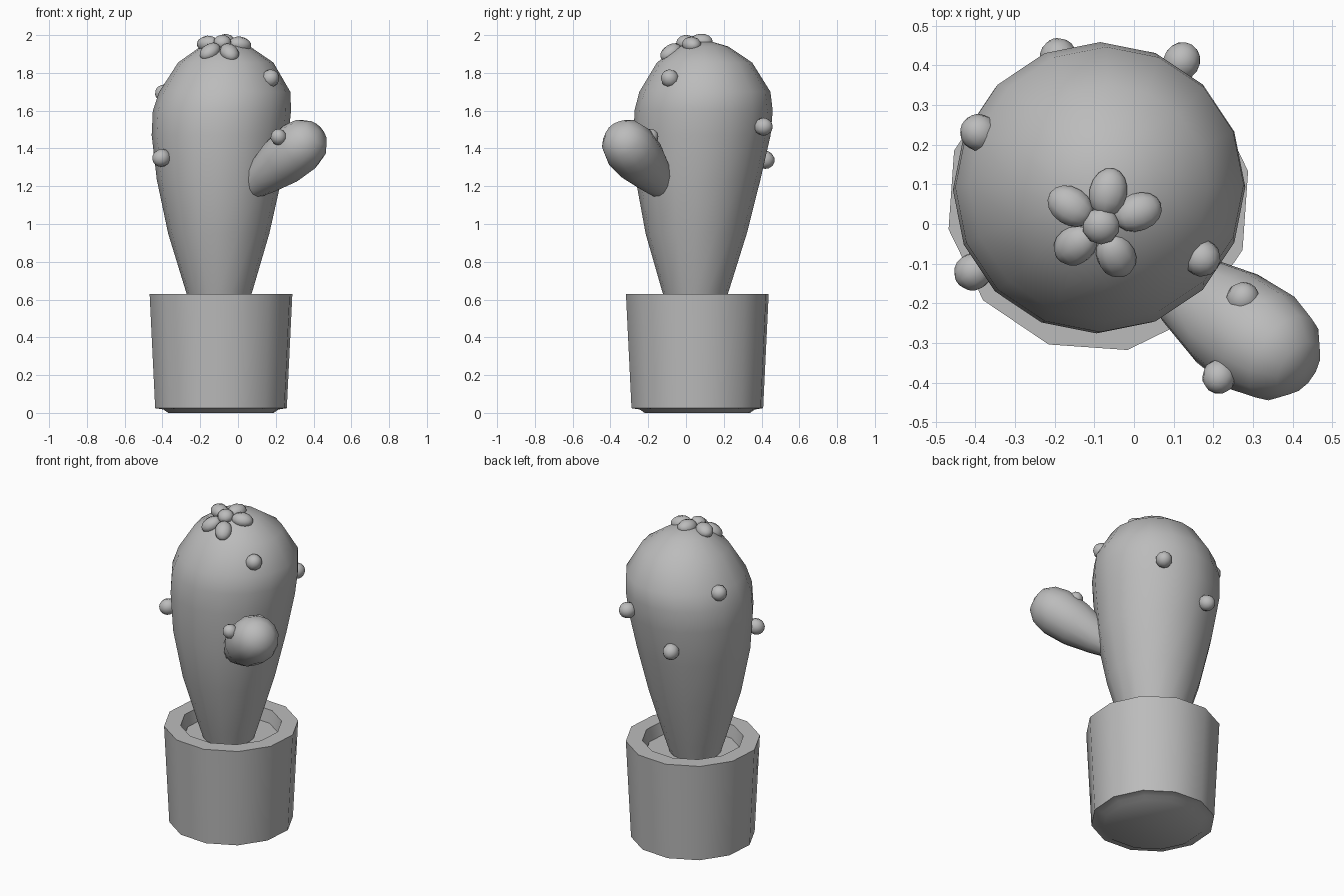
import bpy, bmesh, math
from mathutils import Vector, Matrix

cube = bpy.data.objects.get("Cube")
if cube:
    bpy.data.objects.remove(cube, do_unlink=True)

grey = bpy.data.materials.new("plain_grey")
grey.use_nodes = True
grey.diffuse_color = (0.5, 0.5, 0.5, 1)
grey.node_tree.nodes["Principled BSDF"].inputs["Base Color"].default_value = (0.5, 0.5, 0.5, 1)


def finish(name, bm, matrix=Matrix(), angle=50):
    """Turn a bmesh into a smooth-shaded object."""
    bmesh.ops.recalc_face_normals(bm, faces=bm.faces)
    mesh = bpy.data.meshes.new(name)
    bm.to_mesh(mesh)
    bm.free()
    mesh.transform(matrix)
    mesh.materials.append(grey)
    obj = bpy.data.objects.new(name, mesh)
    bpy.context.collection.objects.link(obj)
    bpy.ops.object.select_all(action='DESELECT')
    obj.select_set(True)
    bpy.context.view_layer.objects.active = obj
    bpy.ops.object.shade_smooth_by_angle(angle=math.radians(angle))
    return obj


def loft(name, rings, sides, start=0, matrix=Matrix(), angle=50):
    """Join rings of (height, radius, centre x, centre y); radius 0 is a tip."""
    bm = bmesh.new()
    loops = []
    for z, r, cx, cy in rings:
        count = sides if r else 1
        turns = [start + math.tau * i / sides for i in range(count)]
        loops.append([bm.verts.new((cx + r * math.cos(t), cy + r * math.sin(t), z)) for t in turns])
    for a, b in zip(loops, loops[1:]):
        for i in range(sides):
            j = (i + 1) % sides
            corners = [a[i % len(a)], a[j % len(a)], b[j % len(b)], b[i % len(b)]]
            bm.faces.new(list(dict.fromkeys(corners)))
    for end in (loops[0], loops[-1]):
        if len(end) > 1:
            bm.faces.new(end)
    return finish(name, bm, matrix, angle)


def aim(place, direction):
    """Matrix that moves to a place and turns z along a direction."""
    turn = Vector(direction).to_track_quat('Z', 'Y').to_matrix().to_4x4()
    return Matrix.Translation(place) @ turn


def blob(name, place, direction, size):
    """Small ellipsoid pointing along a direction."""
    bm = bmesh.new()
    bmesh.ops.create_uvsphere(bm, u_segments=10, v_segments=8, radius=1)
    return finish(name, bm, aim(place, direction) @ Matrix.Diagonal((*size, 1)), 60)


# Pot with a chamfered foot and a thick rim
PX, PY = -0.09, 0.06
pot_profile = [(0, 0.285), (0.018, 0.31), (0.025, 0.355), (0.63, 0.385),
               (0.63, 0.29), (0.5, 0.265)]
loft("pot", [(z, r, PX, PY) for z, r in pot_profile], 12, math.radians(11), angle=40)

# Soil inside the pot
loft("soil", [(0.51, 0.262, PX, PY), (0.555, 0.272, PX, PY)], 12, math.radians(11), angle=40)

# Leaning club-shaped body
body_rings = [
    (0.50, 0.13, -0.10, 0.05), (0.65, 0.178, -0.10, 0.05),
    (0.95, 0.268, -0.102, 0.054), (1.235, 0.33, -0.10, 0.064),
    (1.47, 0.362, -0.095, 0.086), (1.60, 0.366, -0.085, 0.093),
    (1.70, 0.347, -0.07, 0.10),
    (1.855, 0.252, -0.065, 0.098), (1.94, 0.13, -0.067, 0.093),
    (1.98, 0, -0.067, 0.085)]
loft("cactus_body", body_rings, 16, angle=60)

# Side arm with a rounded end
ARM = (0.28, -0.195, 0.23)
arm_profile = [(0, 0.07), (0.1, 0.1), (0.25, 0.135), (0.38, 0.142),
               (0.46, 0.122), (0.515, 0.075), (0.535, 0)]
loft("cactus_arm", [(z, r, 0, 0) for z, r in arm_profile], 14,
     matrix=aim((0.065, -0.12, 1.195), ARM), angle=60)

# Round nubs on the body and the arm
body_nubs = [(0.17, -0.085, 1.77), (-0.405, -0.12, 1.35), (-0.39, 0.23, 1.69),
             (0.12, 0.41, 1.515), (-0.19, 0.42, 1.34)]
arm_nubs = [(0.275, -0.19, 1.46), (0.215, -0.385, 1.46)]
for i, p in enumerate(body_nubs):
    blob(f"body_nub_{i + 1}", p, Vector(p) - Vector((-0.085, 0.085, 1.5)), (0.048, 0.048, 0.05))
for i, p in enumerate(arm_nubs):
    blob(f"arm_nub_{i + 1}", p, Vector(p) - Vector((0.24, -0.28, 1.37)), (0.043, 0.043, 0.045))

# Flower on the crown: petals around a centre bud
HEART = Vector((-0.083, -0.005, 1.962))
petals = [(-0.16, 0.045, 1.955), (0.01, 0.03, 1.95), (-0.045, -0.08, 1.908),
          (-0.148, -0.053, 1.912), (-0.065, 0.08, 1.965)]
for i, p in enumerate(petals):
    blob(f"petal_{i + 1}", p, Vector(p) - HEART, (0.05, 0.042, 0.062))
blob("flower_bud", HEART, (0, -0.3, 1), (0.048, 0.048, 0.038))
